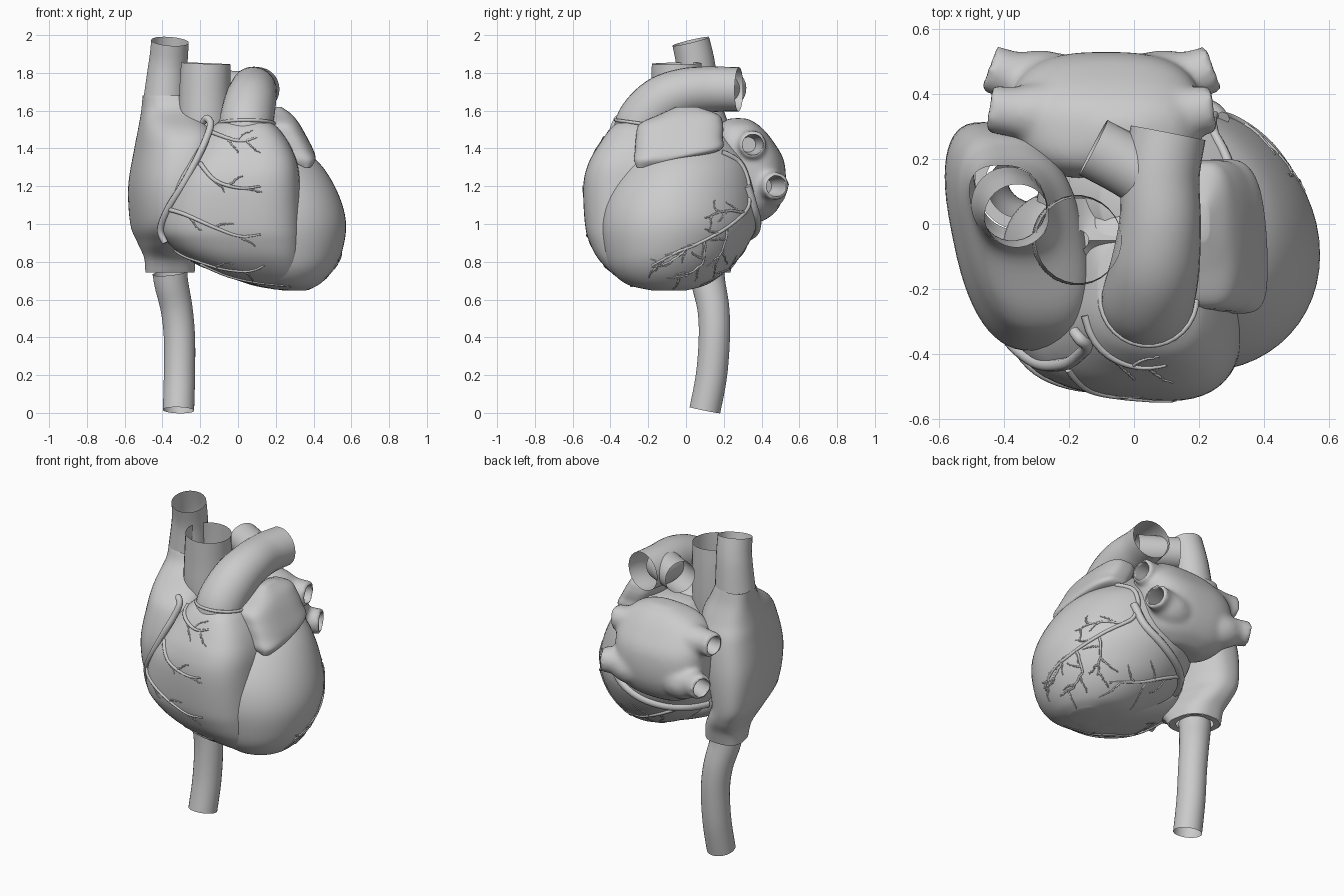
import bpy, math, random
from mathutils import Vector
from mathutils.bvhtree import BVHTree

if "Cube" in bpy.data.objects:
    bpy.data.objects.remove(bpy.data.objects["Cube"])

random.seed(4)


def spline(pts, n):
    """Catmull-Rom through tuples of any length, n steps per span."""
    p = [pts[0]] + list(pts) + [pts[-1]]
    out = []
    for i in range(1, len(p) - 2):
        for s in range(n):
            t = s / n
            out.append(tuple(0.5 * (2 * b + (c - a) * t + (2 * a - 5 * b + 4 * c - d) * t * t
                                    + (3 * b - a - 3 * c + d) * t ** 3)
                             for a, b, c, d in zip(*p[i - 1:i + 3])))
    return out + [tuple(pts[-1])]


def skin(name, rings, cap=False):
    """Join equal rings of points into one smooth mesh object."""
    n = len(rings[0])
    verts = [v for r in rings for v in r]
    faces = [(i * n + j, i * n + (j + 1) % n, (i + 1) * n + (j + 1) % n, (i + 1) * n + j)
             for i in range(len(rings) - 1) for j in range(n)]
    if cap:
        faces += [tuple(range(n))[::-1], tuple(range(len(verts) - n, len(verts)))]
    me = bpy.data.meshes.new(name)
    me.from_pydata(verts, [], faces)
    me.shade_smooth()
    me.set_sharp_from_angle(angle=math.radians(50))
    ob = bpy.data.objects.new(name, me)
    bpy.context.collection.objects.link(ob)
    return ob


def chamber(name, sections, power=2.0, kx=0.0, ky=0.0, cap=True, seg=56, steps=6):
    """Loft of level sections (z, x0, x1, y0, y1), optionally sheared."""
    rings = []
    for z, x0, x1, y0, y1 in spline(sections, steps):
        ring = []
        for j in range(seg):
            a = math.tau * j / seg
            c, s = math.cos(a), math.sin(a)
            dx = (x1 - x0) / 2 * math.copysign(abs(c) ** (2 / power), c)
            dy = (y1 - y0) / 2 * math.copysign(abs(s) ** (2 / power), s)
            ring.append(((x0 + x1) / 2 + dx + kx * dy, (y0 + y1) / 2 + dy + ky * dx, z))
        rings.append(ring)
    return skin(name, rings, cap)


def tube(name, pts, seg=28, steps=6, cap=False):
    """Round tube through (x, y, z, radius) points."""
    p = spline(pts, steps) if steps > 1 else pts
    c = [Vector(q[:3]) for q in p]
    rings, side = [], None
    for i, q in enumerate(p):
        d = (c[min(i + 1, len(c) - 1)] - c[max(i - 1, 0)]).normalized()
        side = d.orthogonal() if side is None else side - d * side.dot(d)
        side.normalize()
        up = d.cross(side)
        rings.append([c[i] + q[3] * (side * math.cos(math.tau * j / seg) + up * math.sin(math.tau * j / seg))
                      for j in range(seg)])
    return skin(name, rings, cap)


# Ventricles
left_v = chamber("left_ventricle", [
    (.648, .24, .36, -.18, .0), (.68, .06, .43, -.31, .11), (.75, -.08, .5, -.39, .21),
    (.85, -.2, .55, -.43, .3), (1.0, -.28, .572, -.45, .375), (1.15, -.3, .535, -.42, .38),
    (1.3, -.25, .45, -.33, .35), (1.4, -.2, .34, -.22, .29), (1.5, -.1, .2, -.1, .2)], 2.0, ky=-.13)
right_v = chamber("right_ventricle", [
    (.652, .2, .34, -.2, -.02), (.7, .0, .35, -.335, .06), (.8, -.24, .35, -.445, .1),
    (.9, -.37, .345, -.5, .1), (1.0, -.41, .34, -.525, .1), (1.2, -.36, .33, -.535, .1),
    (1.32, -.29, .315, -.51, .08), (1.42, -.22, .275, -.455, .06), (1.5, -.15, .22, -.4, .02),
    (1.535, -.11, .18, -.36, -.06)], 3.0, ky=-.11)

# Right atrium, open into both great veins, with a flat floor around the lower one
chamber("right_atrium", [
    (1.68, -.5, -.27, -.06, .18), (1.6, -.505, -.23, -.11, .2), (1.5, -.515, -.16, -.28, .24),
    (1.4, -.53, -.16, -.35, .28), (1.2, -.558, -.2, -.39, .31), (1.0, -.547, -.26, -.34, .31),
    (.9, -.515, -.25, -.22, .29), (.82, -.488, -.235, -.08, .255), (.742, -.485, -.235, -.02, .235)],
    2.6, kx=-.2, cap=False)
chamber("right_atrium_floor", [(.742, -.485, -.235, -.02, .235), (.742, -.452, -.268, .018, .202)],
        2.3, kx=-.2, cap=False, steps=1)

# Left atrium: body and four vein stubs fused, then the vein mouths cut open
atrium = chamber("left_atrium", [
    (1.01, -.2, .05, .25, .4), (1.07, -.31, .15, .18, .48), (1.18, -.37, .2, .15, .525),
    (1.33, -.38, .21, .14, .52), (1.44, -.35, .2, .14, .46), (1.52, -.26, .14, .17, .39),
    (1.56, -.1, .03, .23, .32)], 2.7)
parts, cutters = [atrium], []
for side, s, end in (("right", -1, -.445), ("left", 1, .245)):
    for level, y, z, dy in (("upper", .345, 1.42, .01), ("lower", .455, 1.2, .025)):
        parts.append(tube(f"{side}_{level}_vein", [
            (end - s * .3, y - dy * 3, z - .07 * (z > 1.3), .11), (end - s * .17, y - dy, z - .02, .105),
            (end - s * .07, y, z, .078), (end, y + dy, z, .075)], 24, cap=True))
        cutters.append(tube(f"{side}_{level}_mouth", [
            (end - s * .14, y - dy * 1.5, z, .04), (end - s * .06, y, z, .052),
            (end + s * .05, y + dy * 1.7, z, .058)], 20, cap=True))
with bpy.context.temp_override(active_object=atrium, object=atrium, selected_objects=parts,
                               selected_editable_objects=parts):
    bpy.ops.object.join()
fuse = atrium.modifiers.new("fuse", 'REMESH')
fuse.mode, fuse.voxel_size, fuse.use_smooth_shade = 'VOXEL', .014, True
relax = atrium.modifiers.new("relax", 'SMOOTH')
relax.iterations, relax.factor = 10, .5
for c in cutters:
    cut = atrium.modifiers.new("mouth", 'BOOLEAN')
    cut.operation, cut.solver, cut.object = 'DIFFERENCE', 'EXACT', c
    c.hide_render = True
    c.hide_set(True)

# Left auricle
chamber("left_auricle", [
    (1.3, .33, .385, -.26, -.14), (1.34, .24, .41, -.275, -.02), (1.39, .18, .4, -.27, .18),
    (1.46, .14, .365, -.265, .195), (1.53, .11, .325, -.245, .195), (1.58, .12, .285, -.14, .17),
    (1.62, .18, .23, -.05, .06)], 3.0)

# Great vessels, open ended
tube("superior_vena_cava", [(-.385, .06, 1.66, .116), (-.375, .055, 1.8, .106), (-.367, .045, 1.88, .102),
                            (-.36, .025, 1.967, .1)])
tube("inferior_vena_cava", [
    (-.36, .11, .742, .093), (-.352, .12, .68, .09), (-.325, .145, .55, .085),
    (-.31, .15, .4, .083), (-.31, .135, .2, .083), (-.315, .1, .014, .083)])
tube("aorta", [(-.165, -.05, 1.25, .12), (-.175, -.05, 1.5, .138), (-.175, -.048, 1.7, .136),
               (-.17, -.05, 1.85, .132)])
tube("pulmonary_trunk", [
    (.04, -.25, 1.44, .14), (.045, -.225, 1.54, .143), (.065, -.13, 1.645, .137), (.08, .0, 1.7, .126),
    (.082, .15, 1.713, .12), (.105, .28, 1.713, .117)])
tube("right_pulmonary_artery", [(.08, .12, 1.71, .1), (-.02, .18, 1.715, .096), (-.125, .235, 1.72, .095)])

# Raised lip around the root of the pulmonary trunk
tube("pulmonary_root_lip", [
    (.045 + .148 * math.cos(a), -.225 + .148 * math.sin(a), 1.53 - .02 * math.sin(a), .009)
    for a in (math.tau * i / 32 for i in range(33))], 8, 1)

# Aortic valve: three sagging cusps
skin("aortic_valve", [
    [(-.17 + r * math.cos(a), -.05 + r * math.sin(a),
      1.54 - .1 * r / .13 * abs(math.sin(1.5 * a)))
     for a in (math.tau * j / 48 for j in range(48))] for r in (.03, .06, .09, .13)])

# Coronary vessels are drawn flat and laid on the ventricle walls
walls = [BVHTree.FromPolygons([v.co for v in o.data.vertices], [tuple(f.vertices) for f in o.data.polygons])
         for o in (left_v, right_v)]
VIEWS = {"front": (lambda u, v: Vector((u, -2, v)), Vector((0, 1, 0))),
         "back": (lambda u, v: Vector((u, 2, v)), Vector((0, -1, 0))),
         "left": (lambda u, v: Vector((2, u, v)), Vector((-1, 0, 0)))}


def lay(view, u, v):
    place, ray = VIEWS[view]
    start = place(u, v)
    hits = [h for h in (w.ray_cast(start, ray) for w in walls) if h[0]]
    if hits:
        return min(hits, key=lambda h: h[3])[0]
    near = start + ray * 1.9
    return min((w.find_nearest(near) for w in walls), key=lambda h: h[3])[0]


def vessel(name, view, pts, r0, r1, wiggle=.0):
    path = spline(pts, 6)
    out = []
    for i, (u, v) in enumerate(path):
        co = lay(view, u + random.uniform(-wiggle, wiggle), v + random.uniform(-wiggle, wiggle))
        out.append((*co, r0 + (r1 - r0) * i / (len(path) - 1)))
    tube(name, out, 8, 1, True)


def twigs(name, view, path, count, size, spread=1.0):
    """Short crooked side branches along the later part of a vessel."""
    p = spline(path, 6)
    for i in range(count):
        k = int(len(p) * (.3 + .65 * i / count))
        u, v = p[k]
        a = math.atan2(p[-1][1] - p[k - 2][1], p[-1][0] - p[k - 2][0]) + spread * (1 if i % 2 else -1)
        pts = [(u, v)]
        for _ in range(3):
            a += random.uniform(-.5, .5)
            u, v = u + size * math.cos(a), v + size * math.sin(a)
            pts.append((u, v))
        vessel(f"{name}_twig_{i + 1}", view, pts, .006, .003, .003)


# Right coronary artery runs in the groove beside the atrium
tube("right_coronary_artery", [
    (-.185, -.33, 1.54, .017), (-.165, -.355, 1.56, .019), (-.145, -.375, 1.53, .019), (-.165, -.4, 1.46, .019),
    (-.21, -.43, 1.36, .019), (-.29, -.43, 1.21, .019), (-.37, -.375, 1.08, .019), (-.41, -.31, .97, .019),
    (-.385, -.31, .9, .017)], 10, 5, True)
front = [[(-.39, .91), (-.3, .84), (-.2, .8), (-.07, .76), (.06, .75), (.14, .78)],
         [(-.38, 1.08), (-.28, 1.05), (-.12, .98), (.01, .935), (.12, .945)],
         [(-.2, 1.32), (-.12, 1.23), (.01, 1.19), (.12, 1.2)],
         [(-.15, 1.49), (-.04, 1.45), (.03, 1.44), (.1, 1.46)]]
for i, path in enumerate(front):
    vessel(f"front_branch_{i + 1}", "front", path, .013, .005)
    twigs(f"front_branch_{i + 1}", "front", path, 3, .033, .6)
vessel("lower_marginal_artery", "front", [(-.2, .79), (-.05, .725), (.1, .69), (.28, .67)], .011, .005)

circumflex = [(.19, 1.38), (.28, 1.33), (.325, 1.24), (.335, 1.13), (.31, 1.06), (.2, .97), (.05, .89),
              (-.05, .85), (-.18, .78)]
vessel("circumflex_artery", "left", circumflex, .016, .006)
side = [circumflex[4:], [(.31, 1.06), (.22, 1.07), (.1, 1.03)], [(.1, .91), (.09, .8), (.0, .73), (-.1, .71)],
        [(.0, .87), (-.08, .8), (-.18, .77)], [(.22, .97), (.19, .86), (.14, .77)]]
for i, path in enumerate(side):
    if i:
        vessel(f"side_branch_{i}", "left", path, .008, .004, .004)
    twigs(f"side_branch_{i}", "left", path, 6 if i == 0 else 4, .026, .7)

# Vessels of the back wall
vessel("coronary_sinus", "back", [(.27, 1.2), (.22, 1.06), (.08, .97), (-.08, .92), (-.22, .9)], .025, .025)
back = [(-.12, .9), (.02, .83), (.16, .77), (.32, .74)]
vessel("posterior_descending_artery", "back", back, .013, .005)
twigs("posterior_descending_artery", "back", back, 5, .035, .8)
